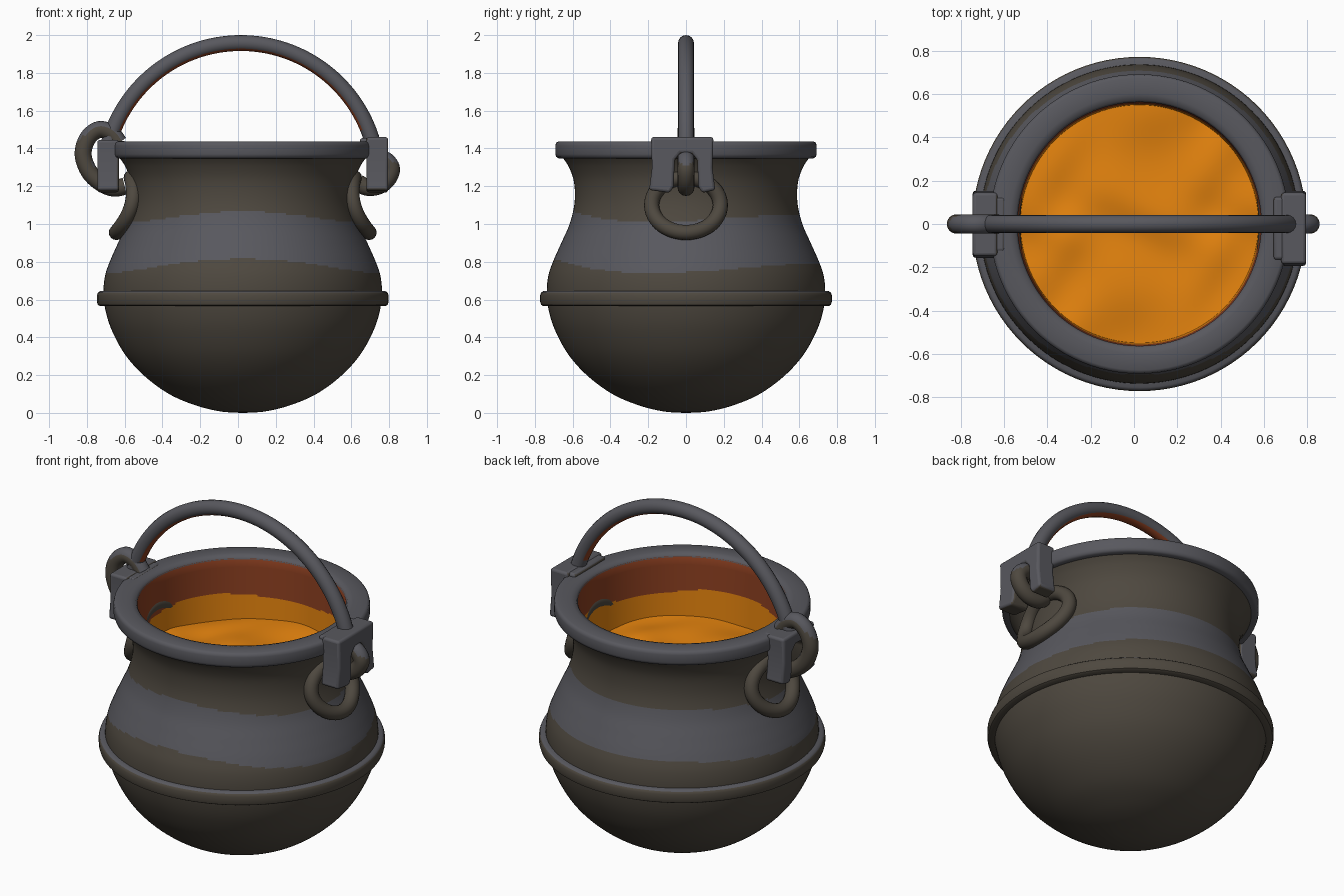
import bpy, bmesh
from math import sin, cos, pi, sqrt
from mathutils import Vector

if "Cube" in bpy.data.objects:
    bpy.data.objects.remove(bpy.data.objects["Cube"])

CX = 0.025  # axis of the pot


def mat(name, r, g, b):
    lin = [((c / 255 + 0.055) / 1.055) ** 2.4 if c > 10 else c / 255 / 12.92 for c in (r, g, b)]
    m = bpy.data.materials.new(name)
    m.diffuse_color = (*lin, 1)
    m.use_nodes = True
    m.node_tree.nodes["Principled BSDF"].inputs["Base Color"].default_value = m.diffuse_color
    return m


GREY = mat("iron_grey", 88, 88, 94)
BROWN = mat("sooty_brown", 78, 72, 63)
RED = mat("hot_red_brown", 140, 63, 32)
ORANGE = mat("molten_orange", 228, 131, 14)
MATS = [GREY, BROWN, RED, ORANGE]


def finish(name, bm, rule=0, angle=0.7):
    """Turn a bmesh into a smooth object, colouring faces by a rule."""
    bmesh.ops.recalc_face_normals(bm, faces=bm.faces)
    bm.normal_update()
    for f in bm.faces:
        f.material_index = rule(f.calc_center_median(), f.normal) if callable(rule) else rule
    me = bpy.data.meshes.new(name)
    bm.to_mesh(me)
    bm.free()
    ob = bpy.data.objects.new(name, me)
    bpy.context.collection.objects.link(ob)
    for m in MATS:
        me.materials.append(m)
    bpy.ops.object.select_all(action='DESELECT')
    ob.select_set(True)
    bpy.context.view_layer.objects.active = ob
    bpy.ops.object.shade_smooth_by_angle(angle=angle)
    return ob


def spline(pts, n, closed=False):
    """Catmull-Rom samples through the points."""
    P = [Vector(p) for p in pts]
    k = len(P)
    get = (lambda i: P[i % k]) if closed else (lambda i: P[max(0, min(k - 1, i))])
    out = []
    for i in range(k if closed else k - 1):
        a, b, c, d = get(i - 1), get(i), get(i + 1), get(i + 2)
        for s in range(n):
            t = s / n
            out.append(0.5 * (2 * b + (c - a) * t + (2 * a - 5 * b + 4 * c - d) * t * t
                              + (3 * b - a - 3 * c + d) * t ** 3))
    return out if closed else out + [P[-1]]


def skin(bm, rows, close_rows=False):
    """Bridge rows of looped vertices with quads."""
    n = len(rows[0])
    for i in range(len(rows) if close_rows else len(rows) - 1):
        a, b = rows[i], rows[(i + 1) % len(rows)]
        for j in range(n):
            bm.faces.new((a[j], a[(j + 1) % n], b[(j + 1) % n], b[j]))


def lathe(name, prof, rule=0, segs=96, closed=False, angle=0.7, wave=None):
    bm = bmesh.new()
    rows = []
    for r, z in prof:
        row = []
        for j in range(segs):
            x, y = r * cos(2 * pi * j / segs), r * sin(2 * pi * j / segs)
            row.append(bm.verts.new((CX + x, y, z + (wave(x, y) if wave else 0))))
        rows.append(row)
    skin(bm, rows, closed)
    if not closed and prof[0][0] < 0.05:
        bm.faces.new(rows[0])
    return finish(name, bm, rule, angle)


def tube(name, path, radius, ref, rule=0, closed=False, segs=16):
    bm = bmesh.new()
    rows = []
    k = len(path)
    for i, p in enumerate(path):
        a = path[(i - 1) % k] if closed else path[max(0, i - 1)]
        b = path[(i + 1) % k] if closed else path[min(k - 1, i + 1)]
        t = (b - a).normalized()
        n = t.cross(Vector(ref)).normalized()
        m = n.cross(t)
        rows.append([bm.verts.new(p + radius * (n * cos(2 * pi * j / segs) + m * sin(2 * pi * j / segs)))
                     for j in range(segs)])
    skin(bm, rows, closed)
    if not closed:
        bm.faces.new(rows[0])
        bm.faces.new(rows[-1])
    return finish(name, bm, rule)


def around(c):
    from_axis = Vector((c.x - CX, c.y))
    r = max(from_axis.length, 1e-6)
    return from_axis.x / r, from_axis.y / r


def body_rule(c, n):
    """Wavy grey band on the shoulder, brown elsewhere."""
    ca, sa = around(c)
    c2, s3 = ca * ca - sa * sa, sa * (3 - 4 * sa * sa)
    low = 0.775 - 0.03 * c2 + 0.012 * s3
    high = 1.035 - 0.02 * c2 + 0.012 * s3
    return 0 if low < c.z < high else 1


def wall_rule(c, n):
    """Wavy glow line on the inner wall."""
    ca, sa = around(c)
    return 3 if c.z < 1.215 + 0.02 * sa * (3 - 4 * sa * sa) + 0.015 * ca else 2


# pot body
outer = [(0.01, 0.0), (0.12, 0.008), (0.25, 0.04), (0.39, 0.10), (0.52, 0.195), (0.62, 0.305),
         (0.69, 0.43), (0.726, 0.54), (0.737, 0.64), (0.728, 0.73), (0.70, 0.81), (0.66, 0.90),
         (0.62, 0.99), (0.595, 1.08), (0.588, 1.16), (0.597, 1.24), (0.625, 1.31), (0.66, 1.36)]
lathe("pot_body", spline(outer, 8), body_rule, segs=128)

# inner wall
lathe("inner_wall", [(0.565 - 0.018 * i / 40, 1.42 - 0.42 * i / 40) for i in range(41)], wall_rule)

# rim lip
lathe("rim", [(0.563, 1.36), (0.563, 1.415), (0.572, 1.43), (0.60, 1.437), (0.675, 1.437),
              (0.688, 1.43), (0.692, 1.415), (0.692, 1.37), (0.687, 1.355), (0.675, 1.348), (0.62, 1.35)],
      lambda c, n: 2 if sqrt((c.x - CX) ** 2 + c.y ** 2) < 0.566 else 0, closed=True, angle=0.9)

# belt around the belly
lathe("belt", [(0.71, 0.565), (0.755, 0.565), (0.767, 0.572), (0.772, 0.588), (0.772, 0.622),
               (0.767, 0.637), (0.755, 0.645), (0.71, 0.645)],
      lambda c, n: 0 if n.z > 0.5 else 1, closed=True)

# molten surface
lathe("molten_surface", [(0.01 + 0.543 * i / 36, 1.07) for i in range(37)], 3,
      wave=lambda x, y: 0.008 * sin(11 * x + 5 * y + 2 * sin(7 * y)) + 0.006 * sin(14 * y - 8 * x + 1.5 * sin(9 * x)))

# carrying handle, glowing on its underside
ARC = Vector((CX - 0.01, 0, 1.232))
R = 0.726
path = [ARC + Vector((R * cos(a), 0, R * sin(a))) for a in [0.27 + (pi - 0.54) * i / 64 for i in range(65)]]


def handle_rule(c, n):
    return 2 if n.dot((ARC - c).normalized()) > 0.6 and c.z > 1.5 else 0


tube("handle", path, 0.042, (0, 1, 0), handle_rule)

# hooks at the handle ends
hook_l = [(-0.63, 0, 1.43), (-0.67, 0, 1.48), (-0.735, 0, 1.50), (-0.795, 0, 1.455), (-0.82, 0, 1.37),
          (-0.79, 0, 1.28), (-0.73, 0, 1.22), (-0.66, 0, 1.19), (-0.60, 0, 1.20)]
hook_r = [(0.69, 0, 1.42), (0.73, 0, 1.36), (0.785, 0, 1.335), (0.813, 0, 1.29), (0.79, 0, 1.235),
          (0.74, 0, 1.20), (0.68, 0, 1.195), (0.635, 0, 1.22)]
for name, pts in (("left_hook", hook_l), ("right_hook", hook_r)):
    tube(name, spline(pts, 6), 0.045, (0, 1, 0), lambda c, n: 0 if n.z > 0.3 and c.z > 1.3 else 1)


# slotted lugs on the rim
def lug(name, s, y0, y1, top):
    bm = bmesh.new()
    u = [(y0, 1.18), (y0 + 0.015, 1.30), (y0 + 0.01, top), (y1 - 0.01, top), (y1 - 0.015, 1.30), (y1, 1.18),
         (0.085, 1.165), (0.065, 1.20), (0.06, 1.34), (0.03, 1.375), (-0.03, 1.375), (-0.06, 1.34),
         (-0.065, 1.20), (-0.085, 1.165)]
    verts = [bm.verts.new((CX + s * 0.655, y, z)) for y, z in u]
    f = bm.faces.new(verts)
    ext = bmesh.ops.extrude_face_region(bm, geom=[f])["geom"]
    bmesh.ops.translate(bm, vec=(s * 0.115, 0, 0), verts=[v for v in ext if isinstance(v, bmesh.types.BMVert)])
    # bridge over the rim
    cube = bmesh.ops.create_cube(bm, size=1)["verts"]
    for v in cube:
        v.co = (CX + s * (0.655 + 0.07 * v.co.x), (y0 + y1) / 2 + v.co.y * (y1 - y0 - 0.06), top - 0.04 + 0.07 * v.co.z)
    bmesh.ops.recalc_face_normals(bm, faces=bm.faces)
    ob = finish(name, bm, lambda c, n: 1 if n.z < -0.3 or (abs(n.y) > 0.5 and abs(c.y) < 0.09) or n.x * s < -0.5 else 0)
    b = ob.modifiers.new("soft_edges", 'BEVEL')
    b.width, b.segments, b.limit_method = 0.014, 3, 'ANGLE'


lug("left_lug", -1, -0.158, 0.155, 1.445)
lug("right_lug", 1, -0.195, 0.155, 1.46)

# hanging rings resting against the shoulder
for name, s in (("left_ring", -1), ("right_ring", 1)):
    pts = []
    for i in range(48):
        a = 2 * pi * i / 48
        y, h = 0.182 * cos(a), 0.145 * sin(a)
        pts.append(Vector((CX + s * (0.63 - 0.27 * h - 1.3 * y * y), y, 1.10 + h)))
    tube(name, pts, 0.04, (1, 0, 0), 1, closed=True)
